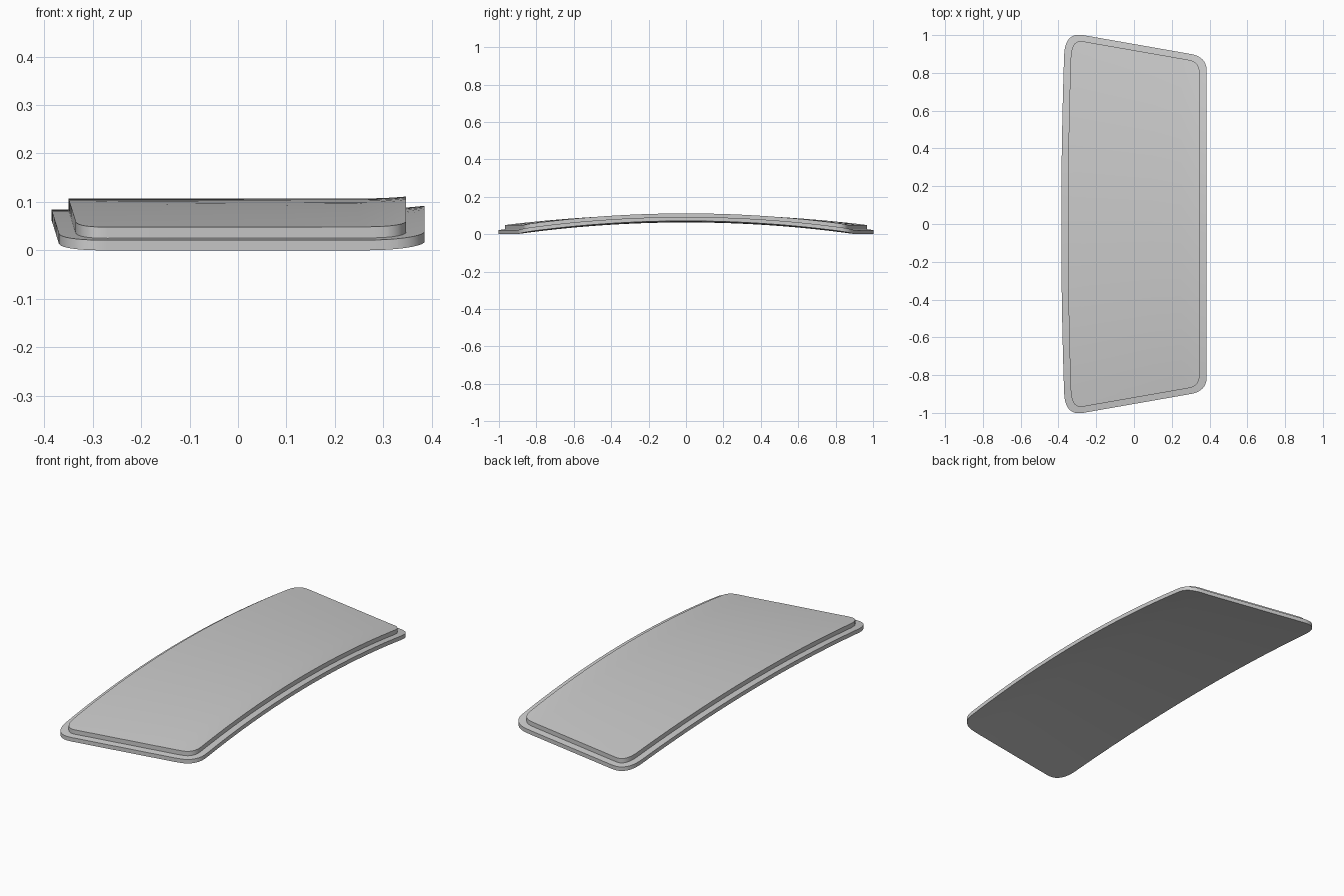
import bpy, bmesh, math
from mathutils import Vector

cube = bpy.data.objects.get("Cube")
if cube:
    bpy.data.objects.remove(cube, do_unlink=True)

grey = bpy.data.materials.new("plain grey")
grey.use_nodes = True
colour = (0.6, 0.6, 0.6, 1)
grey.diffuse_color = colour
grey.node_tree.nodes["Principled BSDF"].inputs["Base Color"].default_value = colour


def surface_height(x, y):
    """Arched underside: meets the ground along both slanted ends, right rim lifts."""
    end = 1 - 0.175 * (x + 0.27)
    lift = 0.008 * (max(0, x - 0.25) / 0.135) ** 2
    return 0.063 * (1 - (y / end) ** 2) + lift


def rounded_corner(a, control, b, steps=10):
    a, control, b = Vector(a), Vector(control), Vector(b)
    return [a * (1 - t) ** 2 + control * 2 * t * (1 - t) + b * t * t
            for t in (i / steps for i in range(steps + 1))]


def curved_panel(name, left_corner, right_corner, bow, base, thickness):
    # Half outline: bowed long side, slanted end, straight long side
    start = Vector(left_corner[0])
    side = [Vector((start.x - bow * (1 - (i / 10) ** 2), start.y * i / 10))
            for i in range(10)]
    half = side + rounded_corner(*left_corner) + rounded_corner(*right_corner)
    mirrored = [Vector((p.x, -p.y)) for p in reversed(half[1:])]

    bm = bmesh.new()
    bm.faces.new([bm.verts.new((p.x, p.y, 0)) for p in half + mirrored])

    # Slice into a grid so the sheet can bend
    cuts = [((0, i / 16, 0), (0, 1, 0)) for i in range(-15, 16)]
    cuts += [((x, 0, 0), (1, 0, 0)) for x in (-0.27, -0.1, 0.1, 0.25, 0.28, 0.31, 0.33)]
    for point, normal in cuts:
        bmesh.ops.bisect_plane(bm, geom=bm.verts[:] + bm.edges[:] + bm.faces[:],
                               dist=0.0001, plane_co=point, plane_no=normal)

    # Bend, then thicken straight up
    for v in bm.verts:
        v.co.z = base + surface_height(v.co.x, v.co.y)
    result = bmesh.ops.extrude_face_region(bm, geom=bm.faces[:], use_keep_orig=True)
    top = [g for g in result["geom"] if isinstance(g, bmesh.types.BMVert)]
    bmesh.ops.translate(bm, verts=top, vec=(0, 0, thickness))
    bmesh.ops.recalc_face_normals(bm, faces=bm.faces[:])

    mesh = bpy.data.meshes.new(name)
    bm.to_mesh(mesh)
    bm.free()
    mesh.materials.append(grey)
    obj = bpy.data.objects.new(name, mesh)
    bpy.context.collection.objects.link(obj)
    bpy.ops.object.select_all(action="DESELECT")
    obj.select_set(True)
    bpy.context.view_layer.objects.active = obj
    bpy.ops.object.shade_smooth_by_angle(angle=math.radians(30))


# Wide lower plate
curved_panel("lower_plate",
             [(-0.37, 0.89), (-0.367, 1.017), (-0.27, 1.0)],
             [(0.3, 0.9), (0.385, 0.885), (0.385, 0.81)],
             bow=0.015, base=0, thickness=0.021)

# Inset upper plate
curved_panel("upper_plate",
             [(-0.335, 0.88), (-0.332, 0.978), (-0.27, 0.967)],
             [(0.29, 0.869), (0.347, 0.859), (0.347, 0.8)],
             bow=0.015, base=0.021, thickness=0.023)
